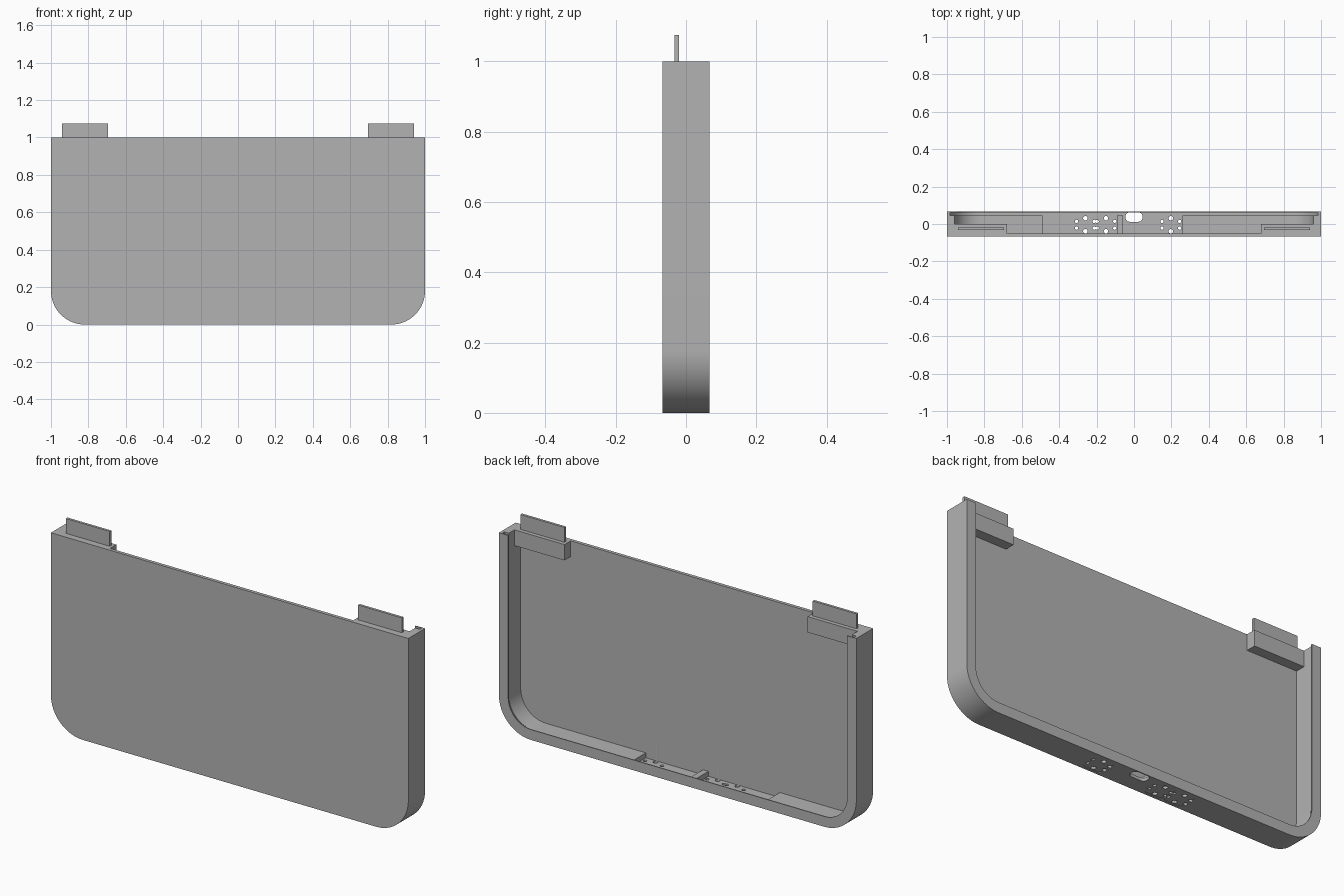
import bpy, bmesh, math
from mathutils import Vector

if "Cube" in bpy.data.objects:
    bpy.data.objects.remove(bpy.data.objects["Cube"], do_unlink=True)

grey = bpy.data.materials.new("plain grey")
grey.use_nodes = True
COLOUR = (0.45, 0.45, 0.45, 1)
grey.diffuse_color = COLOUR
grey.node_tree.nodes["Principled BSDF"].inputs["Base Color"].default_value = COLOUR

DEPTH = 0.067      # half depth of the tray
RADIUS = 0.18      # outer corner radius
FLOOR = 0.015      # thin floor and groove offset


def prism(name, points, axis, low, high):
    """Extrude a 2D outline along y (outline in x, z) or z (outline in x, y)."""
    bm = bmesh.new()
    place = (lambda a, b, t: (a, t, b)) if axis == "y" else (lambda a, b, t: (a, b, t))
    face = bm.faces.new([bm.verts.new(place(a, b, low)) for a, b in points])
    out = bmesh.ops.extrude_face_region(bm, geom=[face])
    shift = Vector(place(0, 0, high - low))
    bmesh.ops.translate(bm, vec=shift, verts=[v for v in out["geom"] if isinstance(v, bmesh.types.BMVert)])
    bmesh.ops.recalc_face_normals(bm, faces=bm.faces)
    mesh = bpy.data.meshes.new(name)
    bm.to_mesh(mesh)
    bm.free()
    mesh.materials.append(grey)
    obj = bpy.data.objects.new(name, mesh)
    bpy.context.collection.objects.link(obj)
    return obj


def arc(cx, cy, r, start, end, steps):
    angles = [math.radians(start + (end - start) * i / steps) for i in range(steps + 1)]
    return [(cx + r * math.cos(a), cy + r * math.sin(a)) for a in angles]


def tray_outline(offset, top):
    """Square top, rounded bottom corners, inset by offset."""
    c, r = 1 - RADIUS, RADIUS - offset
    return ([(-1 + offset, top)] + arc(-c, RADIUS, r, 180, 270, 20)
            + arc(c, RADIUS, r, 270, 360, 20) + [(1 - offset, top)])


def rectangle(x0, x1, y0, y1):
    return [(x0, y0), (x1, y0), (x1, y1), (x0, y1)]


def rounded(cx, cy, w, h, r):
    pts = []
    for sx, sy, start in ((1, 1, 0), (-1, 1, 90), (-1, -1, 180), (1, -1, 270)):
        pts += arc(cx + sx * (w / 2 - r), cy + sy * (h / 2 - r), r, start, start + 90, 6)
    return pts


def combine(target, other, operation):
    mod = target.modifiers.new("combine", "BOOLEAN")
    mod.operation, mod.solver, mod.object = operation, "EXACT", other
    bpy.context.view_layer.objects.active = target
    bpy.ops.object.modifier_apply(modifier=mod.name)
    bpy.data.objects.remove(other, do_unlink=True)


def cut(*args):
    combine(tray, prism("cutter", *args), "DIFFERENCE")


# Tray: main cavity, panel groove behind it, then the back opening inside the lip
tray = prism("tray", tray_outline(0, 1), "y", -DEPTH, DEPTH)
cut(tray_outline(0.04, 1.2), "y", -0.05, 0.05)
cut(tray_outline(FLOOR, 1.2), "y", 0.045, 0.062)
cut(tray_outline(0.052, 1.2), "y", 0.055, 0.1)

# Recessed floor, with a small rib left standing between the two pockets
for x0, x1 in ((-0.49, -0.09), (-0.06, 0.26)):
    cut(rectangle(x0, x1, -0.05, 0.05), "z", FLOOR, 0.1)

# Connector slot
cut(rounded(0, 0.037, 0.092, 0.05, 0.022), "z", -0.1, 0.1)

# Button recesses underneath, each with six through holes
for cx in (-0.26, -0.15, 0.197):
    cut(rounded(cx, -0.004, 0.106, 0.1, 0.02), "z", -0.1, 0.003)
    for dx, dy, r in ((0, 0.035, 0.012), (-0.047, 0.018, 0.009), (0.047, 0.018, 0.009)):
        for side in (-1, 1):
            cut(arc(cx + dx, -0.004 + side * dy, r, 0, 337.5, 15), "z", -0.1, 0.1)

# Hinge blocks and upright tabs at both top corners
for side, label in ((1, "left"), (-1, "right")):
    block = prism("block", rectangle(*sorted((side * 0.68, side * 0.98)), -0.06, 0), "z", 0.92, 1)
    combine(tray, block, "UNION")
    prism(label + "_tab", rectangle(*sorted((side * 0.695, side * 0.94)), -0.033, -0.02), "z", 1, 1.075)

# Smooth rounded corners, crisp edges
bpy.ops.object.select_all(action="DESELECT")
tray.select_set(True)
bpy.context.view_layer.objects.active = tray
bpy.ops.object.shade_smooth_by_angle(angle=math.radians(30))
